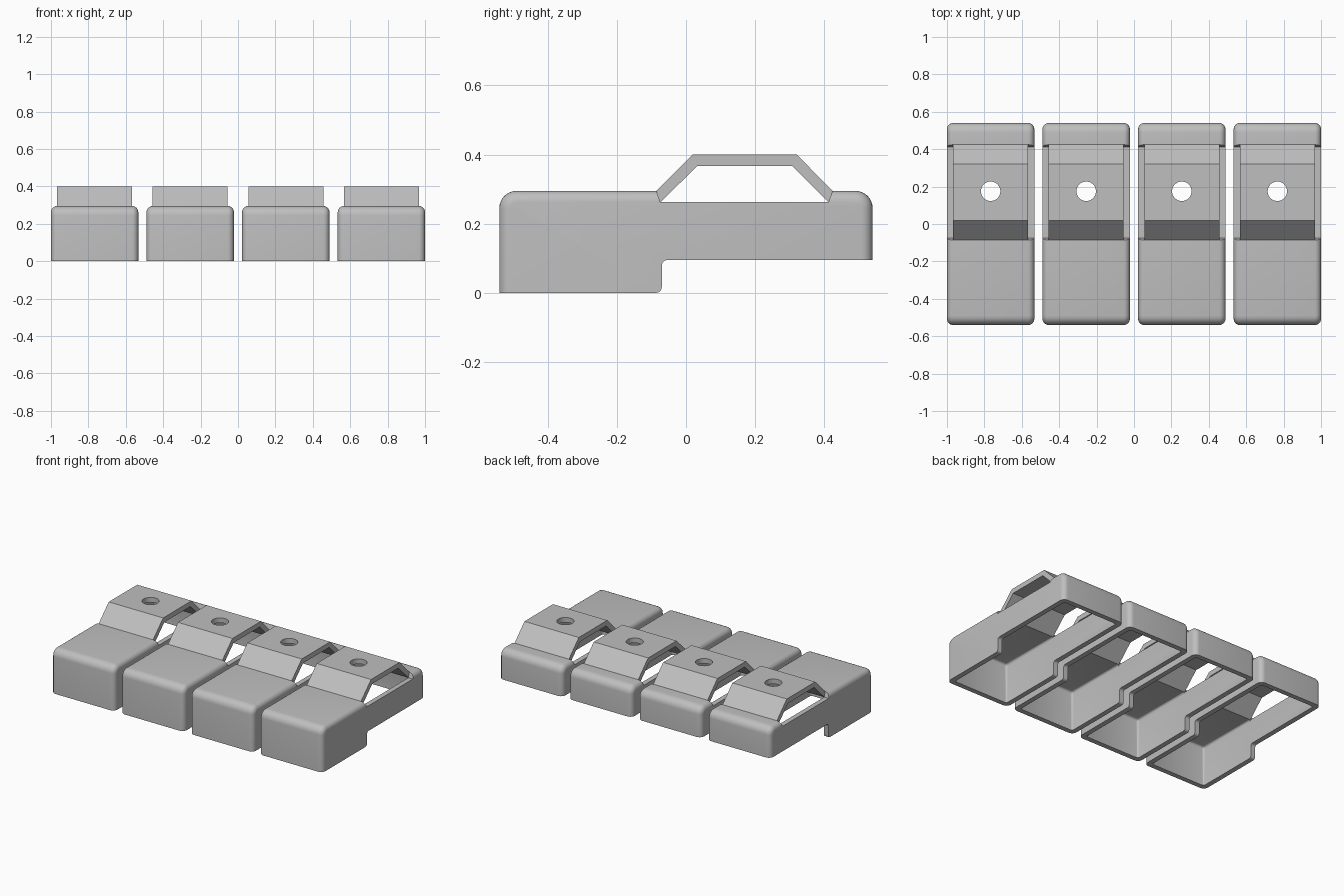
import bpy, bmesh, math

cube = bpy.data.objects.get("Cube")
if cube:
    bpy.data.objects.remove(cube, do_unlink=True)

WIDTH, PITCH, LENGTH = 0.467, 0.511, 1.08
TOP, WALL, STEP = 0.295, 0.033, 0.095
COUNT = 4
INNER = WIDTH / 2 - WALL
CEILING = TOP - WALL

grey = bpy.data.materials.new("light_grey")
grey.use_nodes = True
colour = (0.52, 0.52, 0.52, 1)
grey.diffuse_color = colour
grey.node_tree.nodes["Principled BSDF"].inputs["Base Color"].default_value = colour


def prism(profile, half):
    """Extrude a (y, z) profile from x = -half to x = half."""
    bm = bmesh.new()
    face = bm.faces.new([bm.verts.new((-half, y, z)) for y, z in profile])
    ext = bmesh.ops.extrude_face_region(bm, geom=[face])
    moved = [g for g in ext["geom"] if isinstance(g, bmesh.types.BMVert)]
    bmesh.ops.translate(bm, verts=moved, vec=(2 * half, 0, 0))
    bmesh.ops.recalc_face_normals(bm, faces=bm.faces)
    return bm


def rounded(bm, test, radius, segments=6):
    """Fillet every edge whose two end points pass the test."""
    edges = [e for e in bm.edges if test(e.verts[0].co, e.verts[1].co)]
    bmesh.ops.bevel(bm, geom=edges, offset=radius, segments=segments,
                    profile=0.5, affect='EDGES', clamp_overlap=True)


def to_object(name, bm):
    mesh = bpy.data.meshes.new(name)
    bm.to_mesh(mesh)
    bm.free()
    mesh.materials.append(grey)
    obj = bpy.data.objects.new(name, mesh)
    bpy.context.collection.objects.link(obj)
    return obj


def carve(obj, cutters):
    """Subtract the cutters, bake the result and discard the cutters."""
    for cutter in cutters:
        cutter.hide_render = True
        mod = obj.modifiers.new(cutter.name, 'BOOLEAN')
        mod.operation, mod.solver, mod.object = 'DIFFERENCE', 'EXACT', cutter
    bpy.context.view_layer.update()
    deps = bpy.context.evaluated_depsgraph_get()
    baked = bpy.data.meshes.new_from_object(obj.evaluated_get(deps))
    obj.modifiers.clear()
    obj.data = baked
    for cutter in cutters:
        bpy.data.objects.remove(cutter, do_unlink=True)


def crosswise(a, b):
    return abs(a.x - b.x) > 0.1


# Stepped outer body with filleted ends and sides
end, notch_y = LENGTH / 2, -0.07
body = prism([(-end, 0), (notch_y, 0), (notch_y, STEP), (end, STEP),
              (end, TOP), (-end, TOP)], WIDTH / 2)
rounded(body, lambda a, b: crosswise(a, b) and a.z > 0.2, 0.05)
rounded(body, lambda a, b: crosswise(a, b) and abs(a.y - notch_y) < 0.01, 0.016, 4)
rounded(body, lambda a, b: not crosswise(a, b) and max(a.z, b.z) > STEP + 0.01, WALL)
shell = to_object("shell_1", body)

# Cutters: side recess, opening under the bridge, hollow interior
front, back = -0.074, 0.412
recess = to_object("recess_cutter", prism(
    [(front, CEILING), (front - 0.012, TOP), (front - 0.03, TOP + 0.05),
     (back + 0.03, TOP + 0.05), (back + 0.012, TOP), (back, CEILING)], WIDTH))
opening = to_object("opening_cutter", prism(
    [(front, 0.15), (front, 0.28), (back, 0.28), (back, 0.15)], INNER))
hollow = prism([(-end + WALL, -0.1), (end - WALL, -0.1),
                (end - WALL, CEILING), (-end + WALL, CEILING)], INNER)
rounded(hollow, lambda a, b: max(a.z, b.z) > 0, 0.014, 3)
carve(shell, [recess, opening, to_object("hollow_cutter", hollow)])

# Raised bridge with a round hole
bridge = to_object("bridge_1", prism(
    [(front - 0.012, TOP), (0.02, 0.4), (0.32, 0.4), (back + 0.012, TOP),
     (back, CEILING), (0.307, 0.367), (0.033, 0.367), (front, CEILING)], INNER))
bm = bmesh.new()
bmesh.ops.create_cone(bm, cap_ends=True, segments=40, radius1=0.052,
                      radius2=0.052, depth=0.2)
bmesh.ops.translate(bm, verts=bm.verts, vec=(0, 0.175, 0.4))
carve(bridge, [to_object("hole_cutter", bm)])

# Repeat the unit in a row
for part in (shell, bridge):
    bpy.ops.object.select_all(action='DESELECT')
    part.select_set(True)
    bpy.context.view_layer.objects.active = part
    bpy.ops.object.shade_smooth_by_angle(angle=math.radians(30))
    for i in range(COUNT):
        unit = part
        if i:
            unit = bpy.data.objects.new(part.name[:-1] + str(i + 1), part.data)
            bpy.context.collection.objects.link(unit)
        unit.location.x = (i - (COUNT - 1) / 2) * PITCH
